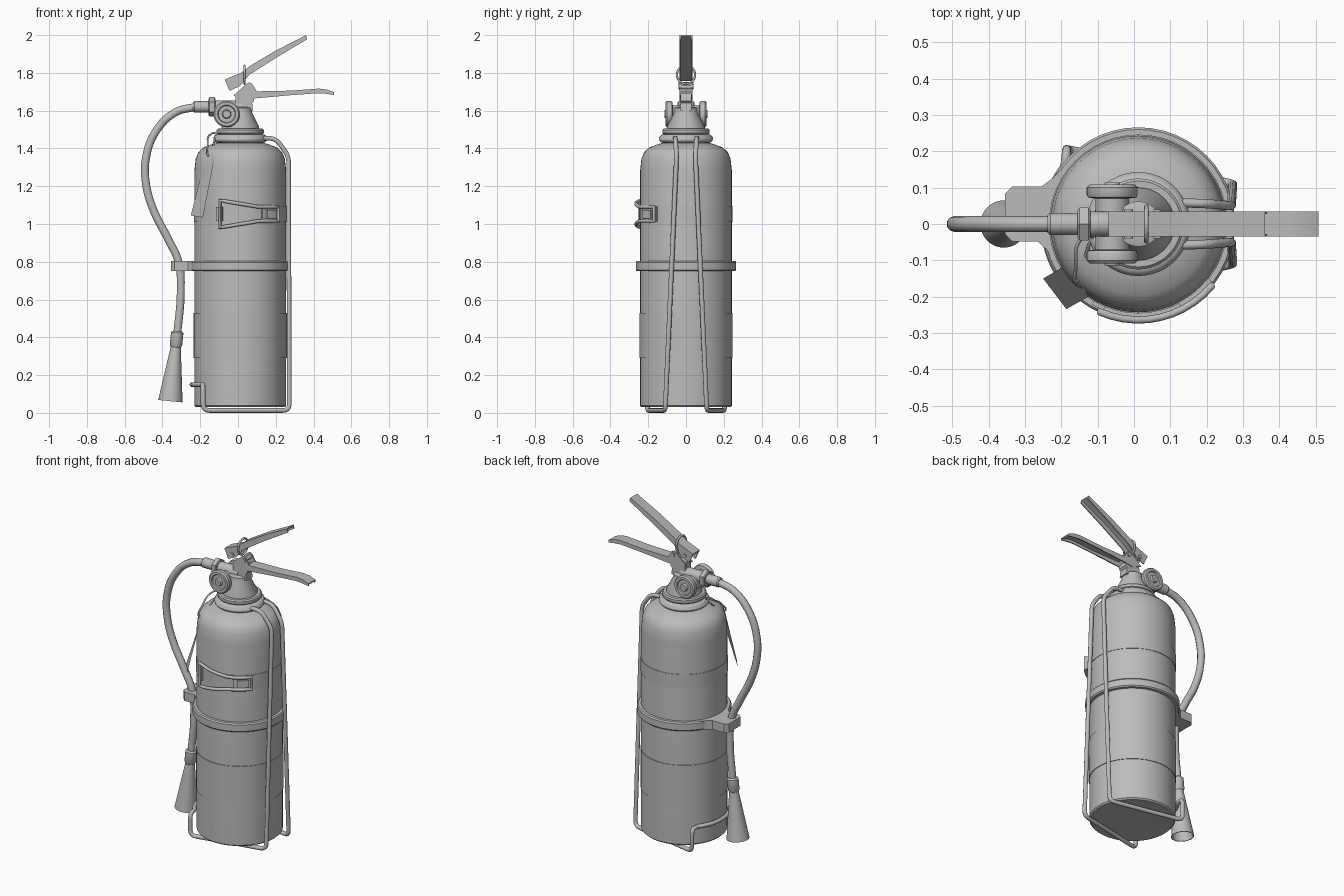
import bpy, bmesh
from math import sin, cos, pi, radians
from mathutils import Vector

cube = bpy.data.objects.get("Cube")
if cube:
    bpy.data.objects.remove(cube, do_unlink=True)

grey = bpy.data.materials.new("plain_grey")
grey.use_nodes = True
grey.diffuse_color = (0.5, 0.5, 0.5, 1)
grey.node_tree.nodes["Principled BSDF"].inputs["Base Color"].default_value = (0.5, 0.5, 0.5, 1)

CX = 0.012   # tank axis
TANK_R = 0.243


def finish(name, bm, smooth=True):
    bmesh.ops.remove_doubles(bm, verts=bm.verts, dist=1e-5)
    bmesh.ops.recalc_face_normals(bm, faces=bm.faces)
    mesh = bpy.data.meshes.new(name)
    bm.to_mesh(mesh)
    bm.free()
    mesh.materials.append(grey)
    obj = bpy.data.objects.new(name, mesh)
    bpy.context.collection.objects.link(obj)
    if smooth:
        select(obj)
        bpy.ops.object.shade_smooth_by_angle(angle=radians(35))
    return obj


def select(obj):
    bpy.ops.object.select_all(action='DESELECT')
    obj.select_set(True)
    bpy.context.view_layer.objects.active = obj


def lathe(name, profile, base=(CX, 0, 0), axis=(0, 0, 1), sides=48):
    """Spin (radius, distance) pairs about an axis."""
    bm = bmesh.new()
    turn = Vector((0, 0, 1)).rotation_difference(Vector(axis).normalized())
    rings = []
    for r, h in profile:
        rings.append([bm.verts.new(Vector(base) + turn @ Vector(
            (r * cos(2 * pi * i / sides), r * sin(2 * pi * i / sides), h)))
            for i in range(sides)])
    for a, b in zip(rings, rings[1:]):
        for i in range(sides):
            j = (i + 1) % sides
            bm.faces.new((a[i], a[j], b[j], b[i]))
    for ring, (r, h) in ((rings[0], profile[0]), (rings[-1], profile[-1])):
        if r > 0.001:
            bm.faces.new(ring)
    return finish(name, bm)


def prism(name, points, start, end, axis="y"):
    """Extrude an outline along y (points are x, z) or z (points are x, y)."""
    bm = bmesh.new()
    place = (lambda p, d: (p[0], d, p[1])) if axis == "y" else (lambda p, d: (p[0], p[1], d))
    face = bm.faces.new([bm.verts.new(place(p, start)) for p in points])
    moved = bmesh.ops.extrude_face_region(bm, geom=[face])["geom"]
    shift = Vector(place((0, 0), end - start))
    bmesh.ops.translate(bm, vec=shift, verts=[v for v in moved if isinstance(v, bmesh.types.BMVert)])
    return finish(name, bm)


def rounded(points, radius):
    """Replace the corners of a path by short arcs."""
    pts = [Vector(p) for p in points]
    out = [pts[0]]
    for a, b, c in zip(pts, pts[1:], pts[2:]):
        p = b + (a - b).normalized() * min(radius, (a - b).length * 0.45)
        q = b + (c - b).normalized() * min(radius, (c - b).length * 0.45)
        for t in (0, 0.25, 0.5, 0.75, 1):
            out.append(p * (1 - t) ** 2 + b * 2 * t * (1 - t) + q * t ** 2)
    return out + [pts[-1]]


def tube(name, points, radius, cyclic=False, bezier=False):
    curve = bpy.data.curves.new(name, 'CURVE')
    curve.dimensions = '3D'
    curve.bevel_depth = radius
    curve.bevel_resolution = 3
    curve.resolution_u = 8
    curve.use_fill_caps = True
    spline = curve.splines.new('BEZIER' if bezier else 'POLY')
    knots = spline.bezier_points if bezier else spline.points
    knots.add(len(points) - 1)
    for knot, p in zip(knots, points):
        if bezier:
            knot.co = p
            knot.handle_left_type = knot.handle_right_type = 'AUTO'
        else:
            knot.co = (*p, 1)
    spline.use_cyclic_u = cyclic
    curve.materials.append(grey)
    obj = bpy.data.objects.new(name, curve)
    bpy.context.collection.objects.link(obj)
    select(obj)
    bpy.ops.object.convert(target='MESH')
    bpy.ops.object.shade_smooth_by_angle(angle=radians(50))


def around(deg, z, r):
    """Point on the tank side; 0 degrees is the front, positive toward +x."""
    return (CX + r * sin(radians(deg)), -r * cos(radians(deg)), z)


def sleeve(name, r, low, high):
    lathe(name, [(TANK_R - 0.005, low), (r, low), (r, high), (TANK_R - 0.005, high)])


# Tank with its neck, label and bands
lathe("tank", [(0.235, 0.03), (TANK_R, 0.038), (TANK_R, 1.28), (0.236, 1.345), (0.222, 1.38),
               (0.195, 1.405), (0.15, 1.422), (0.1, 1.435), (0.1, 1.48)])
sleeve("label", 0.247, 0.29, 0.53)
sleeve("upper_strap", 0.246, 1.01, 1.095)
lathe("hose_band", [(0.24, 0.75), (0.26, 0.75), (0.266, 0.757), (0.266, 0.797), (0.26, 0.805), (0.24, 0.805)])
prism("hose_clip", [(-0.2, -0.12), (-0.235, -0.075), (-0.265, -0.048), (-0.335, -0.048), (-0.355, -0.028),
                    (-0.355, 0.083), (-0.335, 0.103), (-0.255, 0.103), (-0.225, 0.125), (-0.2, 0.15)],
      0.75, 0.805, "z")

# Valve body
lathe("neck_ring", [(0.12 + 0.023 * cos(a * pi / 6), 1.452 + 0.023 * sin(a * pi / 6)) for a in range(13)])
lathe("collar", [(0.09, 1.475), (0.118, 1.475), (0.125, 1.482), (0.125, 1.498), (0.118, 1.505), (0.09, 1.505)])
lathe("valve_cone", [(0.1, 1.5), (0.1, 1.515), (0.062, 1.59), (0.062, 1.615), (0.045, 1.62)])
prism("valve_block", [(-0.01, 1.6), (0.08, 1.6), (0.075, 1.64), (0.085, 1.65), (0.085, 1.665),
                      (0.07, 1.69), (-0.01, 1.69), (-0.015, 1.65)], -0.03, 0.03)
lathe("outlet", [(0.035, 0), (0.035, 0.14)], (0.02, 0, 1.62), (-1, 0, 0), 24)
lathe("outlet_nut", [(0.045, 0), (0.052, 0.005), (0.052, 0.03), (0.045, 0.035)], (-0.12, 0, 1.62), (-1, 0, 0), 6)
lathe("hose_fitting", [(0.03, 0), (0.03, 0.08), (0.024, 0.088)], (-0.15, 0, 1.62), (-1, 0, 0), 24)

# Gauges on both sides
for side, word in ((-1, "right"), (1, "left")):
    lathe(word + "_gauge", [(0.046, 0), (0.046, 0.07), (0.066, 0.073), (0.07, 0.08), (0.07, 0.1), (0.063, 0.108),
                            (0.048, 0.108), (0.044, 0.1), (0.024, 0.1), (0.02, 0.114), (0.001, 0.114)],
          (-0.06, 0, 1.582), (0, side, 0), 32)

# Lever and grip as folded channels
HALF = 0.034


def channel(name, top, bottom):
    prism(name + "_top", top + [(x, z - 0.008) for x, z in reversed(top)], -HALF, HALF)
    for side, word in ((-1, "right"), (1, "left")):
        prism(f"{name}_{word}_wall", top + bottom[::-1], side * HALF, side * (HALF - 0.007))


channel("lever", [(-0.07, 1.765), (0.02, 1.802), (0.06, 1.835), (0.2, 1.918), (0.36, 2.0)],
        [(-0.045, 1.705), (0.01, 1.73), (0.06, 1.79), (0.21, 1.885), (0.366, 1.978)])
channel("grip", [(0.09, 1.702), (0.28, 1.706), (0.43, 1.717), (0.47, 1.712), (0.508, 1.698)],
        [(0.09, 1.665), (0.28, 1.682), (0.42, 1.692), (0.46, 1.69), (0.508, 1.683)])
for side, word in ((-1, "right"), (1, "left")):
    prism(word + "_bracket", [(-0.025, 1.68), (0.045, 1.742), (0.06, 1.75), (0.075, 1.742), (0.1, 1.702),
                              (0.1, 1.667), (0.04, 1.655)], side * (HALF - 0.008), side * HALF)
for name, x, z in (("pivot_pin", 0.065, 1.725), ("lever_pin", -0.015, 1.74)):
    lathe(name, [(0.012, -0.04), (0.012, 0.04)], (x, 0, z), (0, 1, 0), 16)
tube("safety_ring", [(0.034, 0.048 * cos(i * pi / 16), 1.79 + 0.048 * sin(i * pi / 16)) for i in range(32)],
     0.006, cyclic=True)

# Hose and horn
hose = [(-0.225, 1.62), (-0.33, 1.592), (-0.435, 1.49), (-0.487, 1.35), (-0.488, 1.22), (-0.45, 1.08),
        (-0.37, 0.92), (-0.315, 0.8), (-0.303, 0.65), (-0.322, 0.41)]
tube("hose", [(x, 0, z) for x, z in hose], 0.022, bezier=True)
lathe("horn", [(0.024, 0), (0.033, 0.008), (0.033, 0.075), (0.027, 0.085), (0.03, 0.11), (0.065, 0.372),
               (0.06, 0.372), (0.024, 0.12), (0.001, 0.12)], (-0.321, 0, 0.432), (-0.037, 0, -0.37), 32)

# Wire stand: two uprights, spread feet and a rear hoop
half = [(0.07, 0.06, 1.457), (0.2, 0.056, 1.453), (0.268, 0.05, 1.36), (0.272, 0.11, 0.013),
        (-0.185, 0.205, 0.013), (-0.185, 0.205, 0.15)]
hoop = [around(-90 - a, 0.15, 0.256) for a in range(38, -39, -4)]
stand = half + hoop + [(x, -y, z) for x, y, z in reversed(half)]
tube("wire_stand", rounded(stand, 0.035), 0.0125)

# Strap buckle: bent wire loop with a latch plate
loop = [around(-24 + 74 * t, 1.125 - 0.035 * min(1, t * 1.6), 0.264) for t in [i / 10 for i in range(11)]]
loop += [(x, y, 2.106 - z) for x, y, z in reversed(loop)]
tube("buckle_loop", loop, 0.01, cyclic=True)


def plate(name, start, end, low, high, r):
    steps = [start + (end - start) * i / 8 for i in range(9)]
    outline = [around(a, 0, r)[:2] for a in steps] + [around(a, 0, 0.24)[:2] for a in reversed(steps)]
    prism(name, outline, low, high, "z")


plate("buckle_latch", 27, 52, 1.012, 1.092, 0.258)
plate("buckle_latch_tab", 32, 46, 1.03, 1.074, 0.27)
plate("buckle_anchor", -30, -22, 1.015, 1.09, 0.256)

# Hanging tag with its string
bm = bmesh.new()
tag = [(-0.25, -0.15, 1.045), (-0.186, -0.234, 1.035), (-0.126, -0.2, 1.34), (-0.137, -0.17, 1.38),
       (-0.158, -0.125, 1.385), (-0.172, -0.105, 1.35)]
face = bm.faces.new([bm.verts.new(p) for p in tag])
bmesh.ops.solidify(bm, geom=[face], thickness=0.004)
finish("tag", bm, False)
tube("tag_string", [(-0.155, -0.155, 1.36), (-0.16, -0.12, 1.42), (-0.145, -0.04, 1.475), (-0.12, -0.03, 1.48),
                    (-0.125, -0.06, 1.44), (-0.15, -0.14, 1.37)], 0.005, cyclic=True, bezier=True)
